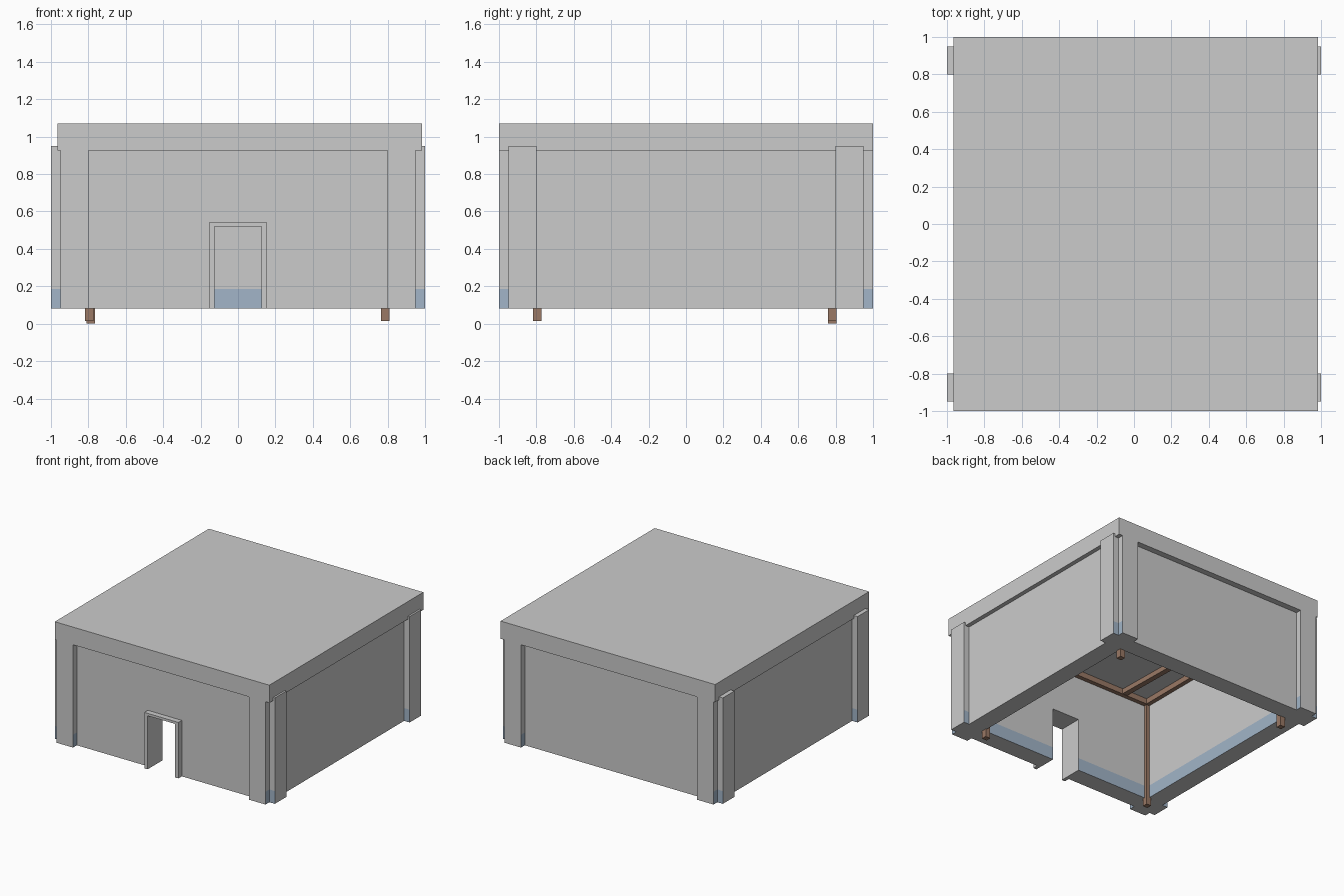
import bpy, bmesh, math
from mathutils import Vector, Matrix

if "Cube" in bpy.data.objects:
    bpy.data.objects.remove(bpy.data.objects["Cube"])


def material(name, color):
    m = bpy.data.materials.new(name)
    m.diffuse_color = color
    m.use_nodes = True
    m.node_tree.nodes["Principled BSDF"].inputs["Base Color"].default_value = m.diffuse_color
    return m


GREY = material("plaster_grey", (0.6, 0.6, 0.6, 1))
BLUE = material("skirting_blue", (0.36, 0.46, 0.58, 1))
WOOD = material("timber_brown", (0.32, 0.19, 0.13, 1))
BASE, BAND, EAVE = 0.08, 0.185, 0.925


def finish(name, bm, mats):
    bmesh.ops.recalc_face_normals(bm, faces=bm.faces)
    me = bpy.data.meshes.new(name)
    bm.to_mesh(me)
    bm.free()
    for m in mats:
        me.materials.append(m)
    ob = bpy.data.objects.new(name, me)
    bpy.context.collection.objects.link(ob)
    return ob


def prism(points, z0, z1):
    bm = bmesh.new()
    face = bm.faces.new([bm.verts.new((x, y, z0)) for x, y in points])
    ext = bmesh.ops.extrude_face_region(bm, geom=[face], use_keep_orig=True)
    top = [v for v in ext["geom"] if isinstance(v, bmesh.types.BMVert)]
    bmesh.ops.translate(bm, verts=top, vec=(0, 0, z1 - z0))
    bmesh.ops.recalc_face_normals(bm, faces=bm.faces)
    return bm


def rect(x0, x1, y0, y1):
    return [(x0, y0), (x1, y0), (x1, y1), (x0, y1)]


def box(name, x0, x1, y0, y1, z0, z1, mat=GREY):
    return finish(name, prism(rect(x0, x1, y0, y1), z0, z1), [mat])


def paint_band(bm, is_blue):
    # split at the band height and colour the chosen upright faces below it
    bmesh.ops.bisect_plane(bm, geom=bm.verts[:] + bm.edges[:] + bm.faces[:],
                           plane_co=(0, 0, BAND), plane_no=(0, 0, 1))
    bm.normal_update()
    for f in bm.faces:
        c = f.calc_center_median()
        if c.z < BAND and abs(f.normal.z) < 0.1 and is_blue(c, f.normal):
            f.material_index = 1


def beam(name, a, b, width, height, z):
    a, b = Vector(a), Vector(b)
    d = b - a
    bm = bmesh.new()
    bmesh.ops.create_cube(bm, size=1)
    bmesh.ops.scale(bm, verts=bm.verts, vec=(d.length, width, height))
    bmesh.ops.rotate(bm, verts=bm.verts, cent=(0, 0, 0),
                     matrix=Matrix.Rotation(math.atan2(d.y, d.x), 3, 'Z'))
    mid = (a + b) / 2
    bmesh.ops.translate(bm, verts=bm.verts, vec=(mid.x, mid.y, z))
    return finish(name, bm, [WOOD])


# Roof slab
box("roof_slab", -0.965, 0.985, -1, 1, EAVE, 1.07)

# Walls: one ring-shaped plan with a doorway gap, plus the piece above the door
O, I, D = 0.95, 0.8, 0.125
plan = [(-D, -O), (-O, -O), (-O, O), (O, O), (O, -O), (D, -O),
        (D, -I), (I, -I), (I, I), (-I, I), (-I, -I), (-D, -I)]
walls = prism(plan, BASE, EAVE)
paint_band(walls, lambda c, n: max(abs(c.x), abs(c.y)) < I + 0.01)
finish("walls", walls, [GREY, BLUE])
box("wall_over_door", -D, D, -O, -I, 0.52, EAVE)

# Corner pilasters: two at every corner, with blue band on their narrow sides
for sx in (-1, 1):
    for sy in (-1, 1):
        def span(s, a, b):
            return sorted((s * a, s * b))
        end = prism(rect(*span(sx, I, O), *span(sy, O, 1)), BASE, EAVE)
        paint_band(end, lambda c, n: abs(n.x) > 0.9)
        finish("end_pilaster", end, [GREY, BLUE])
        side = prism(rect(*span(sx, O, 1), *span(sy, I, O)), BASE, 0.95)
        paint_band(side, lambda c, n: abs(n.y) > 0.9)
        finish("side_pilaster", side, [GREY, BLUE])

# Door surround
for s in (-1, 1):
    x0, x1 = sorted((s * D, s * 0.155))
    box("door_jamb", x0, x1, -0.995, -O, BASE, 0.52)
box("door_head", -0.155, 0.155, -0.995, -O, 0.52, 0.54)

# Timber posts
for x, y, z in ((-0.795, -0.795, 0.015), (0.787, -0.795, 0.015),
                (-0.787, 0.782, 0.0), (0.787, 0.782, 0.015)):
    box("timber_post", x - 0.022, x + 0.022, y - 0.022, y + 0.022, z, 0.9, WOOD)

# Timber frame under the ceiling
for s in (-1, 1):
    beam("cross_beam", (-0.81, s * 0.787), (0.81, s * 0.787), 0.045, 0.045, 0.9)
    beam("long_beam", (s * 0.787, -0.81), (s * 0.787, 0.81), 0.045, 0.045, 0.9)
for a, b in (((-0.55, -0.9), (-0.59, 0.94)), ((-0.02, -0.94), (-0.1, 0.9)),
             ((0.5, -0.9), (0.5, 0.9))):
    beam("ceiling_joist", a, b, 0.045, 0.04, 0.9)
